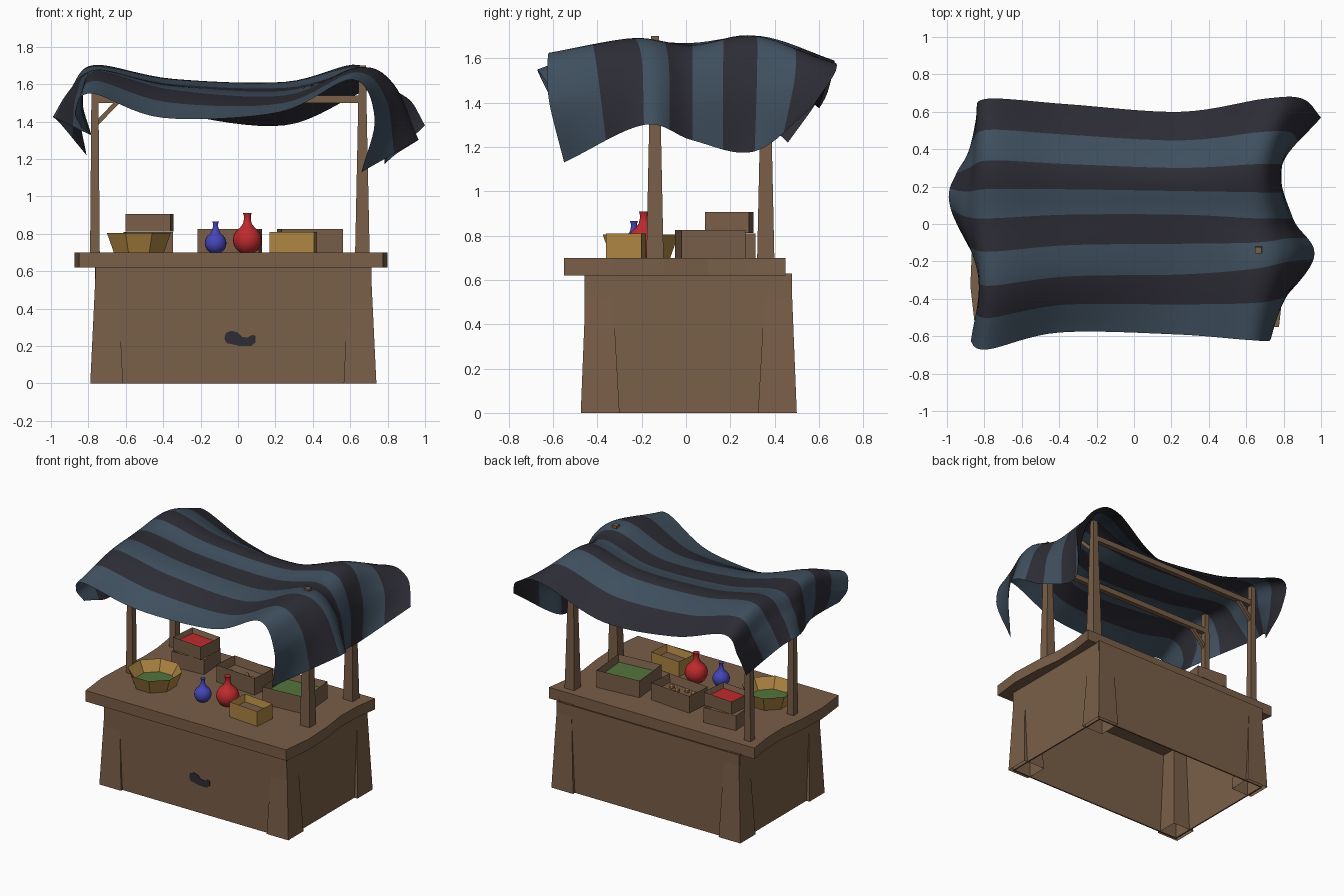
import bpy, bmesh, math, random
from mathutils import Vector

if "Cube" in bpy.data.objects:
    bpy.data.objects.remove(bpy.data.objects["Cube"])

random.seed(4)


def mat(name, r, g, b):
    m = bpy.data.materials.new(name)
    m.diffuse_color = (r, g, b, 1)
    m.use_nodes = True
    m.node_tree.nodes["Principled BSDF"].inputs["Base Color"].default_value = m.diffuse_color
    return m


WOOD = mat("brown wood", 0.192, 0.112, 0.065)
STRAW = mat("straw", 0.42, 0.235, 0.055)
SLATE = mat("slate blue cloth", 0.050, 0.079, 0.113)
DARK = mat("dark cloth", 0.026, 0.0255, 0.036)
RED = mat("red", 0.52, 0.023, 0.027)
BLUE = mat("blue", 0.060, 0.060, 0.48)
GREEN = mat("green", 0.090, 0.175, 0.045)
TAN = mat("tan", 0.44, 0.22, 0.08)


def finish(name, bm, *mats, loc=(0, 0, 0), rot=0.0, smooth=False):
    me = bpy.data.meshes.new(name)
    bm.to_mesh(me)
    bm.free()
    for m in mats:
        me.materials.append(m)
    for p in me.polygons:
        p.use_smooth = smooth
    ob = bpy.data.objects.new(name, me)
    ob.location = loc
    ob.rotation_euler.z = math.radians(rot)
    bpy.context.collection.objects.link(ob)
    return ob


def frustum(name, low, high, z0, z1, m=WOOD, bottom=True):
    """Tapered block; low and high are (x0, x1, y0, y1) rectangles."""
    bm = bmesh.new()
    rings = []
    for (x0, x1, y0, y1), z in ((low, z0), (high, z1)):
        rings.append([bm.verts.new((x, y, z)) for x, y in ((x0, y0), (x1, y0), (x1, y1), (x0, y1))])
    a, b = rings
    if bottom:
        bm.faces.new(a[::-1])
    bm.faces.new(b)
    for i in range(4):
        j = (i + 1) % 4
        bm.faces.new((a[i], a[j], b[j], b[i]))
    return finish(name, bm, m)


def box(name, x0, x1, y0, y1, z0, z1, m=WOOD):
    return frustum(name, (x0, x1, y0, y1), (x0, x1, y0, y1), z0, z1, m)


def prism(name, pts, m, vec):
    bm = bmesh.new()
    f = bm.faces.new([bm.verts.new(p) for p in pts])
    new = bmesh.ops.extrude_face_region(bm, geom=[f])["geom"]
    bmesh.ops.translate(bm, verts=[v for v in new if isinstance(v, bmesh.types.BMVert)], vec=vec)
    bmesh.ops.recalc_face_normals(bm, faces=bm.faces)
    return finish(name, bm, m)


def hollow(bm, wall, depth, shrink=1.0):
    """Sink the top face to make an open container with a coloured filling."""
    top = max(bm.faces, key=lambda f: f.calc_center_median().z)
    bmesh.ops.inset_region(bm, faces=[top], thickness=wall)
    for v in top.verts:
        v.co = Vector((v.co.x * shrink, v.co.y * shrink, v.co.z - depth))
    top.material_index = 1


def crate(name, loc, size, rot, depth, side, filling):
    bm = bmesh.new()
    bmesh.ops.create_cube(bm, size=1)
    for v in bm.verts:
        v.co = Vector((v.co.x * size[0], v.co.y * size[1], (v.co.z + 0.5) * size[2]))
    hollow(bm, 0.018, depth)
    finish(name, bm, side, filling, loc=loc, rot=rot)


def strut(name, p, q, w):
    p, q = Vector(p), Vector(q)
    bm = bmesh.new()
    bmesh.ops.create_cube(bm, size=1)
    for v in bm.verts:
        v.co = Vector((v.co.x * w, v.co.y * w, v.co.z * (q - p).length))
    bmesh.ops.rotate(bm, verts=bm.verts, matrix=(q - p).to_track_quat('Z', 'Y').to_matrix())
    finish(name, bm, WOOD, loc=(p + q) / 2)


# Counter base: four panels, open underneath, with splayed corner legs
CX = -0.025
box("front_panel", -0.763, 0.713, -0.458, -0.448, 0, 0.63)
box("back_panel", -0.763, 0.713, 0.468, 0.478, 0, 0.63)
for sx, label in ((-1, "left"), (1, "right")):
    xs = sorted((CX + sx * 0.740, CX + sx * 0.730))
    box(label + "_panel", xs[0], xs[1], -0.449, 0.469, 0, 0.63)
    for sy, end in ((-1, "front"), (1, "back")):
        cy = 0.0125

        def rect(ox, oy, w):
            a = sorted((CX + sx * ox, CX + sx * (ox - w)))
            b = sorted((cy + sy * oy, cy + sy * (oy - w)))
            return (*a, *b)
        frustum(f"{end}_{label}_leg", rect(0.765, 0.4875, 0.175), rect(0.735, 0.4625, 0.115), 0, 0.625, bottom=False)

# Counter top with gently wavy ends
edge = [(0.81, -0.55), (0.835, -0.33), (0.825, -0.1), (0.80, 0.1), (0.805, 0.28), (0.83, 0.45)]
outline = [(x - 0.035, y, 0.62) for x, y in edge] + [(-x - 0.04, y, 0.62) for x, y in reversed(edge)]
prism("counter_top", outline, WOOD, (0, 0, 0.08))

# Dark painted patch on the front
patch = [(-.073, .24), (-.065, .27), (-.035, .282), (0, .272), (.02, .25), (.05, .245), (.075, .26), (.093, .255),
         (.093, .22), (.07, .2), (.01, .2), (-.03, .21), (-.06, .215)]
prism("front_patch", [(x, -0.4575, z) for x, z in patch], DARK, (0, -0.004, 0))

# Canopy frame: tapered poles, long beams and braces
for y, end in ((-0.14, "front"), (0.36, "back")):
    for x, label, w in ((-0.765, "left", 0.026), (0.665, "right", 0.039)):
        t = 0.018
        h = 1.70 if (label, end) == ("right", "front") else 1.655
        frustum(f"{end}_{label}_pole", (x - w, x + w, y - w, y + w), (x - t, x + t, y - t, y + t), 0.69, h)
    box(end + "_beam", -0.765, 0.665, y - 0.018, y + 0.018, 1.50, 1.54)
    strut(end + "_left_brace", (-0.765, y, 1.38), (-0.64, y, 1.51), 0.024)
strut("back_right_brace", (0.665, 0.36, 1.42), (0.665, 0.24, 1.54), 0.024)

# Striped cloth: five sections from front to back, each running left to right
sections = [
    [(-.84, -.58, 1.37), (-.87, -.63, 1.46), (-.78, -.67, 1.55), (-.40, -.58, 1.42),
     (.22, -.59, 1.45), (.61, -.62, 1.625), (.73, -.62, 1.42), (.66, -.55, 1.13)],
    [(-.79, -.33, 1.33), (-.83, -.31, 1.52), (-.76, -.33, 1.67), (-.35, -.28, 1.57),
     (.25, -.27, 1.54), (.64, -.24, 1.69), (.83, -.20, 1.60), (.96, -.19, 1.30)],
    [(-.98, .08, 1.42), (-.90, .04, 1.56), (-.77, .03, 1.67), (-.35, .05, 1.60),
     (.25, .05, 1.58), (.65, .03, 1.66), (.80, .03, 1.50), (.85, .03, 1.23)],
    [(-.95, .27, 1.39), (-.88, .30, 1.56), (-.77, .34, 1.70), (-.35, .32, 1.62),
     (.25, .30, 1.60), (.65, .32, 1.70), (.78, .32, 1.50), (.79, .31, 1.18)],
    [(-.81, .46, 1.22), (-.84, .60, 1.42), (-.78, .67, 1.59), (-.35, .64, 1.45),
     (.25, .60, 1.38), (.70, .67, 1.57), (.90, .67, 1.53), (1.0, .57, 1.38)],
]


def spline(pts, t):
    """Smooth curve through points, t from 0 to 1."""
    pts = [Vector(p) for p in pts]
    pts = [2 * pts[0] - pts[1]] + pts + [2 * pts[-1] - pts[-2]]
    n = len(pts) - 3
    i = min(int(t * n), n - 1)
    f = t * n - i
    a, b, c, d = pts[i:i + 4]
    return 0.5 * (2 * b + (c - a) * f + (2 * a - 5 * b + 4 * c - d) * f ** 2 + (3 * b - a - 3 * c + d) * f ** 3)


NU, NV = 56, 32
bm = bmesh.new()
columns = [[spline(s, i / NU) for s in sections] for i in range(NU + 1)]
grid = [[bm.verts.new(spline(col, j / NV)) for j in range(NV + 1)] for col in columns]
for i in range(NU):
    for j in range(NV):
        f = bm.faces.new((grid[i][j], grid[i + 1][j], grid[i + 1][j + 1], grid[i][j + 1]))
        f.material_index = (j * 8 // NV) % 2
finish("canopy_cloth", bm, SLATE, DARK, smooth=True)

# Crates
crate("lower_stacked_crate", (-0.48, 0.20, 0.70), (0.25, 0.21, 0.11), 4, 0.03, WOOD, WOOD)
crate("upper_stacked_crate", (-0.472, 0.195, 0.812), (0.24, 0.20, 0.095), -5, 0.035, WOOD, RED)
crate("middle_crate", (-0.045, 0.14, 0.70), (0.33, 0.19, 0.125), -5, 0.06, WOOD, WOOD)
crate("green_crate", (0.385, 0.11, 0.70), (0.33, 0.29, 0.125), 5, 0.05, WOOD, GREEN)
crate("straw_crate", (0.295, -0.27, 0.70), (0.24, 0.16, 0.11), -5, 0.05, STRAW, WOOD)

# Loose vegetables in the middle crate
for k in range(4):
    bm = bmesh.new()
    bmesh.ops.create_icosphere(bm, subdivisions=1, radius=0.02)
    finish(f"vegetable_{k + 1}", bm, TAN,
           loc=(-0.14 + 0.06 * k, 0.14 + random.uniform(-0.05, 0.05), 0.775))

# Eight-sided basket
bm = bmesh.new()
bmesh.ops.create_cone(bm, cap_ends=True, segments=8, radius1=0.145, radius2=0.185, depth=0.105)
bmesh.ops.rotate(bm, verts=bm.verts, matrix=Vector((1, 0, 0)).rotation_difference(
    Vector((math.cos(math.pi / 8), math.sin(math.pi / 8), 0))).to_matrix())
hollow(bm, 0.015, 0.075, 0.8)
finish("basket", bm, STRAW, GREEN, loc=(-0.53, -0.205, 0.7525))


# Vases: lathed bottle profile, round body from an arc and a slim neck
def vase(name, x, y, r, h, m):
    neck = 0.24
    profile = [(math.sin(a) * r, r - math.cos(a) * r) for a in (math.radians(30 + 15 * k) for k in range(9))]
    z0 = profile[0][1]
    profile = [(p, z - z0) for p, z in profile]
    profile += [(r * 0.30, h * 0.74), (r * neck, h * 0.84), (r * neck, h * 0.93), (r * 0.30, h)]
    bm = bmesh.new()
    n = 20
    rings = [[bm.verts.new((p * math.cos(2 * math.pi * i / n), p * math.sin(2 * math.pi * i / n), z))
              for i in range(n)] for p, z in profile]
    for a, b in zip(rings, rings[1:]):
        for i in range(n):
            j = (i + 1) % n
            f = bm.faces.new((a[i], a[j], b[j], b[i]))
    bm.faces.new(rings[0][::-1])
    bm.faces.new(rings[-1])
    ob = finish(name, bm, m, loc=(x, y, 0.70), smooth=True)
    ob.data.polygons[-1].use_smooth = ob.data.polygons[-2].use_smooth = False


vase("blue_vase", -0.12, -0.235, 0.058, 0.165, BLUE)
vase("red_vase", 0.05, -0.19, 0.077, 0.21, RED)
